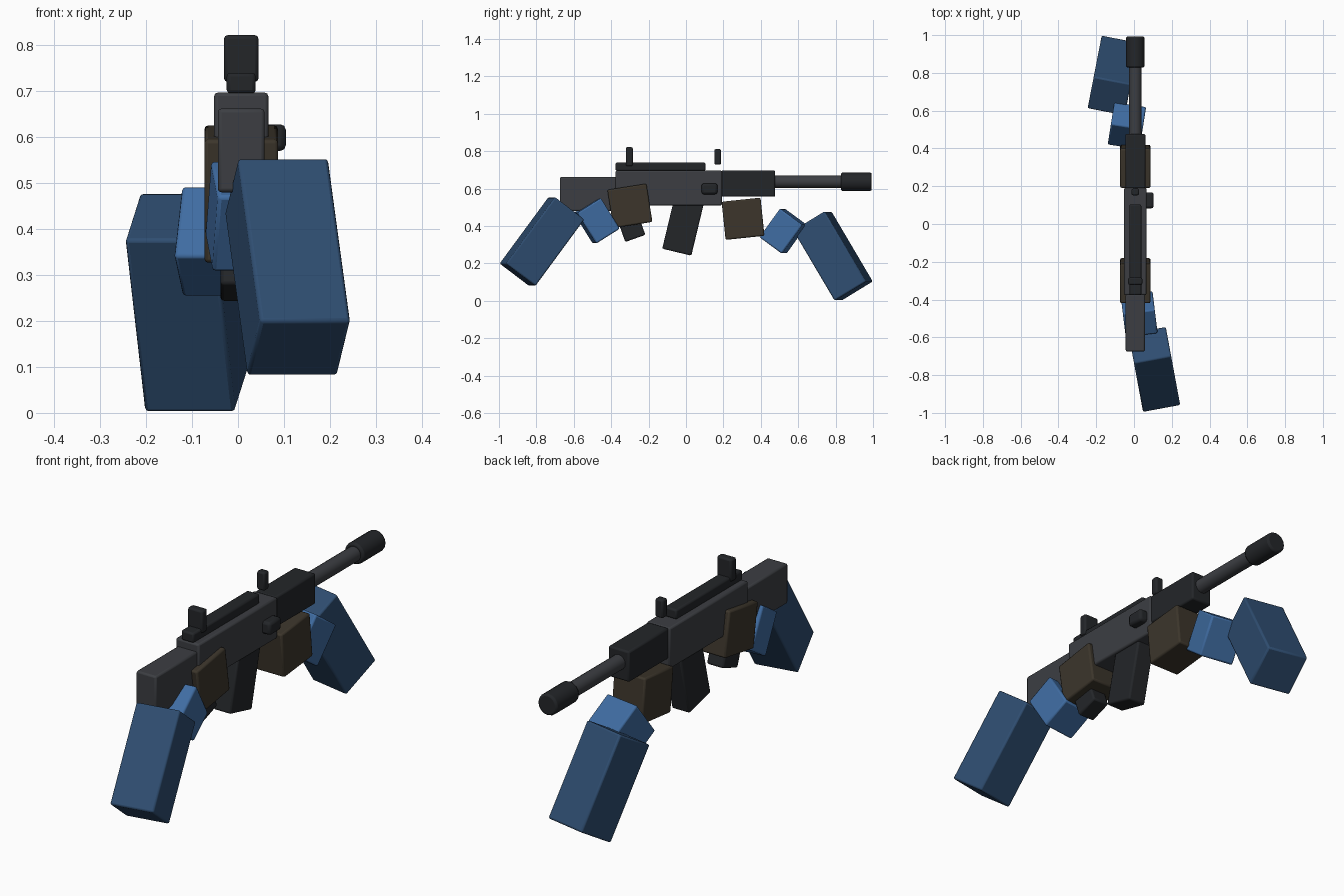
import bpy
from math import radians
from mathutils import Euler

if "Cube" in bpy.data.objects:
    bpy.data.objects.remove(bpy.data.objects["Cube"])

CX = 0.007  # centre line of the gun


def material(name, r, g, b):
    m = bpy.data.materials.new(name)
    m.diffuse_color = (r, g, b, 1)
    m.use_nodes = True
    m.node_tree.nodes["Principled BSDF"].inputs["Base Color"].default_value = m.diffuse_color
    return m


METAL = material("metal", 0.045, 0.048, 0.055)
DARK = material("dark_metal", 0.017, 0.019, 0.022)
GLOVE = material("glove", 0.045, 0.036, 0.024)
CUFF = material("cuff", 0.05, 0.15, 0.36)
SLEEVE = material("sleeve", 0.028, 0.075, 0.165)


def finish(name, mat, bevel):
    ob = bpy.context.object
    ob.name = name
    ob.data.materials.append(mat)
    mod = ob.modifiers.new("bevel", 'BEVEL')
    mod.width, mod.segments = bevel, 2
    mod.limit_method = 'ANGLE'
    mod.angle_limit = radians(40)
    bpy.ops.object.shade_smooth_by_angle(angle=radians(35))
    return ob


def block(name, mat, centre, size, pitch=0, yaw=0, bevel=0.008):
    bpy.ops.mesh.primitive_cube_add(size=1)
    ob = bpy.context.object
    ob.data.transform(Euler((0, 0, 0)).to_matrix().to_4x4())
    for v in ob.data.vertices:
        v.co = [c * s for c, s in zip(v.co, size)]
    ob.location = centre
    ob.rotation_euler = (radians(pitch), 0, radians(yaw))
    return finish(name, mat, bevel)


def span(name, mat, width, y, z, x=CX, bevel=0.008):
    """Upright block given by its y and z limits."""
    return block(name, mat, (x, sum(y) / 2, sum(z) / 2),
                 (width, y[1] - y[0], z[1] - z[0]), bevel=bevel)


def tube(name, mat, radius, y0, y1, z, bevel):
    bpy.ops.mesh.primitive_cylinder_add(vertices=16, radius=radius, depth=y1 - y0,
                                        location=(CX, (y0 + y1) / 2, z),
                                        rotation=(radians(90), 0, 0))
    return finish(name, mat, bevel)


# Gun body
span("receiver", METAL, 0.118, (-0.377, 0.192), (0.51, 0.697))
span("stock", METAL, 0.102, (-0.675, -0.37), (0.48, 0.662))
span("handguard", DARK, 0.106, (0.188, 0.477), (0.557, 0.697))
tube("barrel", METAL, 0.034, 0.46, 0.84, 0.637, 0.003)
tube("muzzle", DARK, 0.049, 0.828, 0.993, 0.637, 0.009)

# Rail, sights and side knob
span("top_rail", DARK, 0.063, (-0.377, 0.104), (0.695, 0.74))
span("rear_sight", DARK, 0.075, (-0.322, -0.284), (0.72, 0.822))
span("front_sight", DARK, 0.04, (0.152, 0.187), (0.728, 0.812))
span("side_knob", DARK, 0.05, (0.083, 0.168), (0.57, 0.628), x=0.079, bevel=0.012)

# Magazine and pistol grip
block("magazine", DARK, (CX, -0.012, 0.416), (0.09, 0.16, 0.32), pitch=-13.5)
block("pistol_grip", DARK, (CX, -0.311, 0.447), (0.085, 0.114, 0.24), pitch=19.5)

# Arms: hand, wrist cuff and forearm on each side
block("rear_hand", GLOVE, (CX, -0.30, 0.508), (0.16, 0.211, 0.207), pitch=9)
block("rear_cuff", CUFF, (0.027, -0.477, 0.428), (0.17, 0.15, 0.193), pitch=32, yaw=7)
block("rear_forearm", SLEEVE, (0.108, -0.77, 0.3175), (0.2, 0.2, 0.444), pitch=-36.8, yaw=10.5)
block("front_hand", GLOVE, (CX, 0.305, 0.439), (0.16, 0.209, 0.205), pitch=6)
block("front_cuff", CUFF, (-0.0375, 0.52, 0.373), (0.17, 0.15, 0.19), pitch=-36, yaw=-9)
block("front_forearm", SLEEVE, (-0.11, 0.786, 0.24), (0.2, 0.2, 0.438), pitch=31, yaw=-11)
